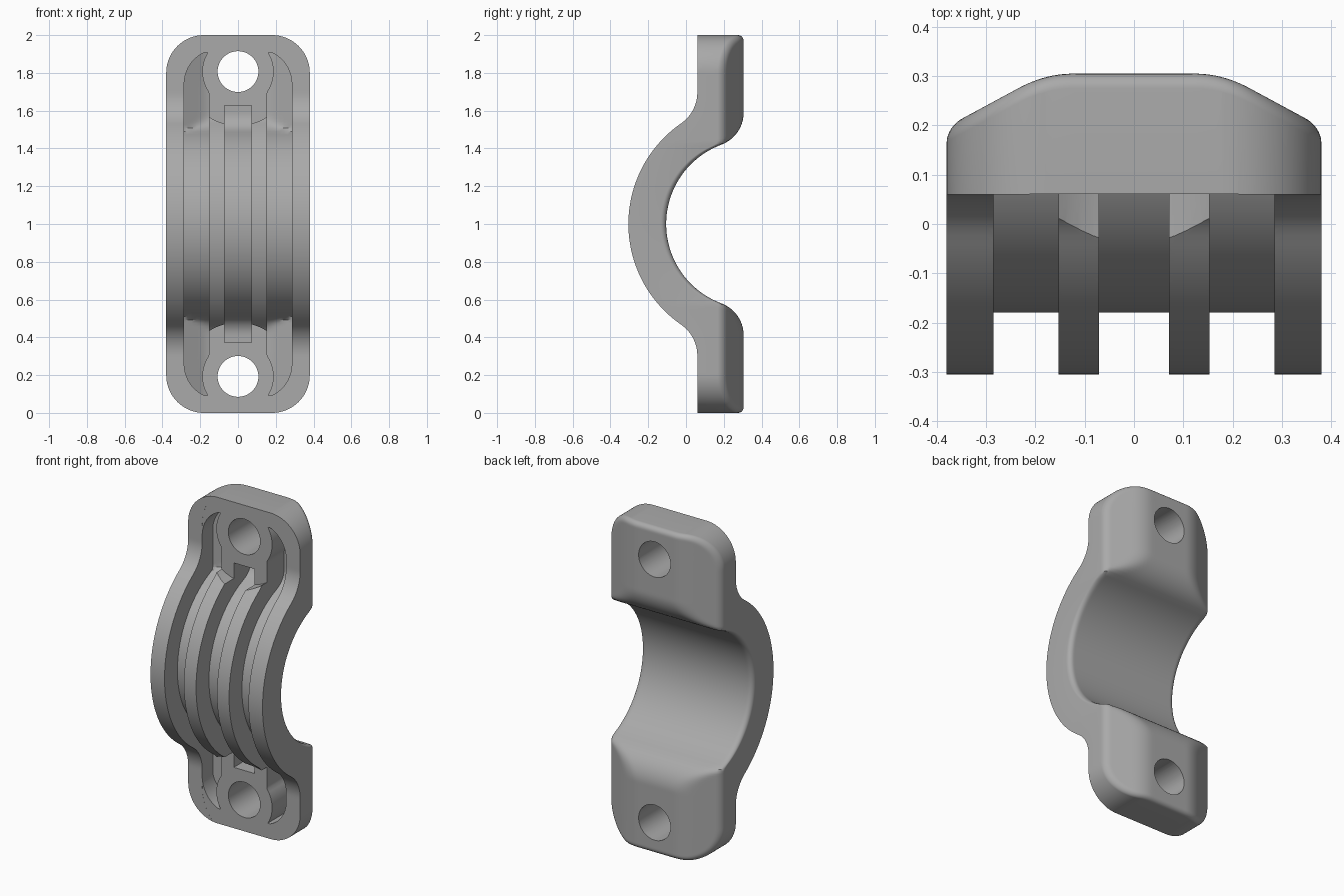
import bpy, bmesh
from math import sqrt, sin, cos, pi, hypot

if "Cube" in bpy.data.objects:
    bpy.data.objects.remove(bpy.data.objects["Cube"])

HALF_W, CORNER = 0.38, 0.2     # plan outline
ARC_Y, HOLE_T = 0.343, 0.807   # saddle axis, bolt distance from the middle
WALL = 0.075                   # shell left behind the grooves

grey = bpy.data.materials.new("plain grey")
grey.use_nodes = True
grey.diffuse_color = (0.4, 0.4, 0.4, 1)
grey.node_tree.nodes["Principled BSDF"].inputs["Base Color"].default_value = (0.4, 0.4, 0.4, 1)


def saddle(z, radius, plate, fillet):
    """Depth of an arc that blends through a fillet into a flat plate."""
    t = abs(z - 1)
    yc = plate - fillet
    dist = radius + fillet
    zc = sqrt(dist ** 2 - (ARC_Y - yc) ** 2)
    if t >= zc:
        return plate
    if t > zc * radius / dist:
        return yc + sqrt(fillet ** 2 - (t - zc) ** 2)
    return ARC_Y - sqrt(radius ** 2 - t ** 2)


def soft_min(a, b, k):
    h = max(k - abs(a - b), 0) / k
    return min(a, b) - h * h * k / 4


def half_width(z):
    t = abs(z - 1) - (1 - CORNER)
    return HALF_W if t <= 0 else HALF_W - CORNER + sqrt(max(CORNER ** 2 - t * t, 0))


def rim_distance(x, z):
    dx, dz = HALF_W - abs(x), 1 - abs(z - 1)
    if dx < CORNER and dz < CORNER:
        return CORNER - hypot(CORNER - dx, CORNER - dz)
    return min(dx, dz)


def front(x, z):
    return saddle(z, 0.648, 0.06, 0.2)


def back(x, z):
    y = soft_min(saddle(z, 0.448, 0.305, 0.18), 0.305 - 0.54 * (abs(x) - 0.18), 0.03)
    r = 0.03
    d = min(max(rim_distance(x, z), 0), r)
    return y - r + sqrt(r * r - (r - d) ** 2)


def groove_floor(x, z):
    plate = 0.305 - WALL
    y = saddle(z, 0.448 + WALL, plate, 0.18 - WALL)
    return soft_min(y, plate - 0.54 * (abs(x) - 0.16), 0.02)


def slab(name, heights, span, near, far, cols):
    """Closed solid between two depth surfaces over an outline in x and z."""
    bm = bmesh.new()
    layers = []
    for depth in (near, far):
        grid = []
        for z in heights:
            lo, hi = span(z)
            xs = [(lo + hi) / 2 + (hi - lo) / 2 * sin(pi * (i / cols - 0.5)) for i in range(cols + 1)]
            grid.append([bm.verts.new((x, depth(x, z), z)) for x in xs])
        layers.append(grid)
        for a, b in zip(grid, grid[1:]):
            for i in range(cols):
                bm.faces.new((a[i], a[i + 1], b[i + 1], b[i]))
    loops = [g[0] + [row[-1] for row in g[1:-1]] + g[-1][::-1] + [row[0] for row in g[-2:0:-1]]
             for g in layers]
    n = len(loops[0])
    for i in range(n):
        j = (i + 1) % n
        bm.faces.new((loops[0][i], loops[0][j], loops[1][j], loops[1][i]))
    bmesh.ops.recalc_face_normals(bm, faces=bm.faces)
    mesh = bpy.data.meshes.new(name)
    bm.to_mesh(mesh)
    bm.free()
    obj = bpy.data.objects.new(name, mesh)
    bpy.context.collection.objects.link(obj)
    mesh.materials.append(grey)
    return obj


def bore(name, radius, z, y0, y1):
    bpy.ops.mesh.primitive_cylinder_add(vertices=64, radius=radius, depth=y1 - y0,
                                        location=(0, (y0 + y1) / 2, z), rotation=(pi / 2, 0, 0))
    obj = bpy.context.object
    obj.name = name
    obj.data.materials.append(grey)
    return obj


def cut(target, cutter):
    bpy.context.view_layer.objects.active = target
    mod = target.modifiers.new("cut", "BOOLEAN")
    mod.operation, mod.solver, mod.object = "DIFFERENCE", "EXACT", cutter
    bpy.ops.object.modifier_apply(modifier=mod.name)
    bpy.data.objects.remove(cutter)


# Clamp body, rows crowded towards the rounded ends
side = [i * 0.8 / 60 for i in range(61)] + [0.8 + CORNER * sin(i / 20 * pi / 2) for i in range(1, 21)]
rows = [1 - t for t in side[:0:-1]] + [1 + t for t in side]
body = slab("clamp_body", rows, lambda z: (-half_width(z), half_width(z)), front, back, 56)

# Washer seats and bolt holes
for z in (1 - HOLE_T, 1 + HOLE_T):
    cut(body, bore("washer_seat", 0.285, z, -0.4, 0.0605))
    cut(body, bore("bolt_hole", 0.108, z, -0.4, 0.5))


def ahead(x, z):
    return -0.5


# Centre groove
top = 0.627
cut(body, slab("centre_groove", [1 + top * (i / 40 - 1) for i in range(81)],
               lambda z: (-0.071, 0.071), ahead, groove_floor, 6))


# Side grooves, curving around the bolt bosses
def side_span(z):
    t = abs(z - 1)
    inner, outer = 0.153, 0.285
    if abs(t - HOLE_T) < 0.189:
        inner = max(inner, sqrt(0.189 ** 2 - (t - HOLE_T) ** 2))
    if t > 0.74:
        outer = 0.115 + 0.17 * sqrt(max(1 - ((t - 0.74) / 0.18) ** 2, 0))
    return inner, max(outer, inner + 0.006)


reach = [0.7 * i / 40 for i in range(41)] + [0.7 + 0.208 * sin(i / 20 * pi / 2) for i in range(1, 21)]
heights = [1 - t for t in reach[:0:-1]] + [1 + t for t in reach]
for s in (-1, 1):
    span = side_span if s > 0 else lambda z: tuple(-v for v in side_span(z)[::-1])
    cut(body, slab("side_groove", heights, span, ahead, groove_floor, 8))

bpy.ops.object.select_all(action="DESELECT")
body.select_set(True)
bpy.context.view_layer.objects.active = body
bpy.ops.object.shade_smooth_by_angle(angle=pi / 6)
